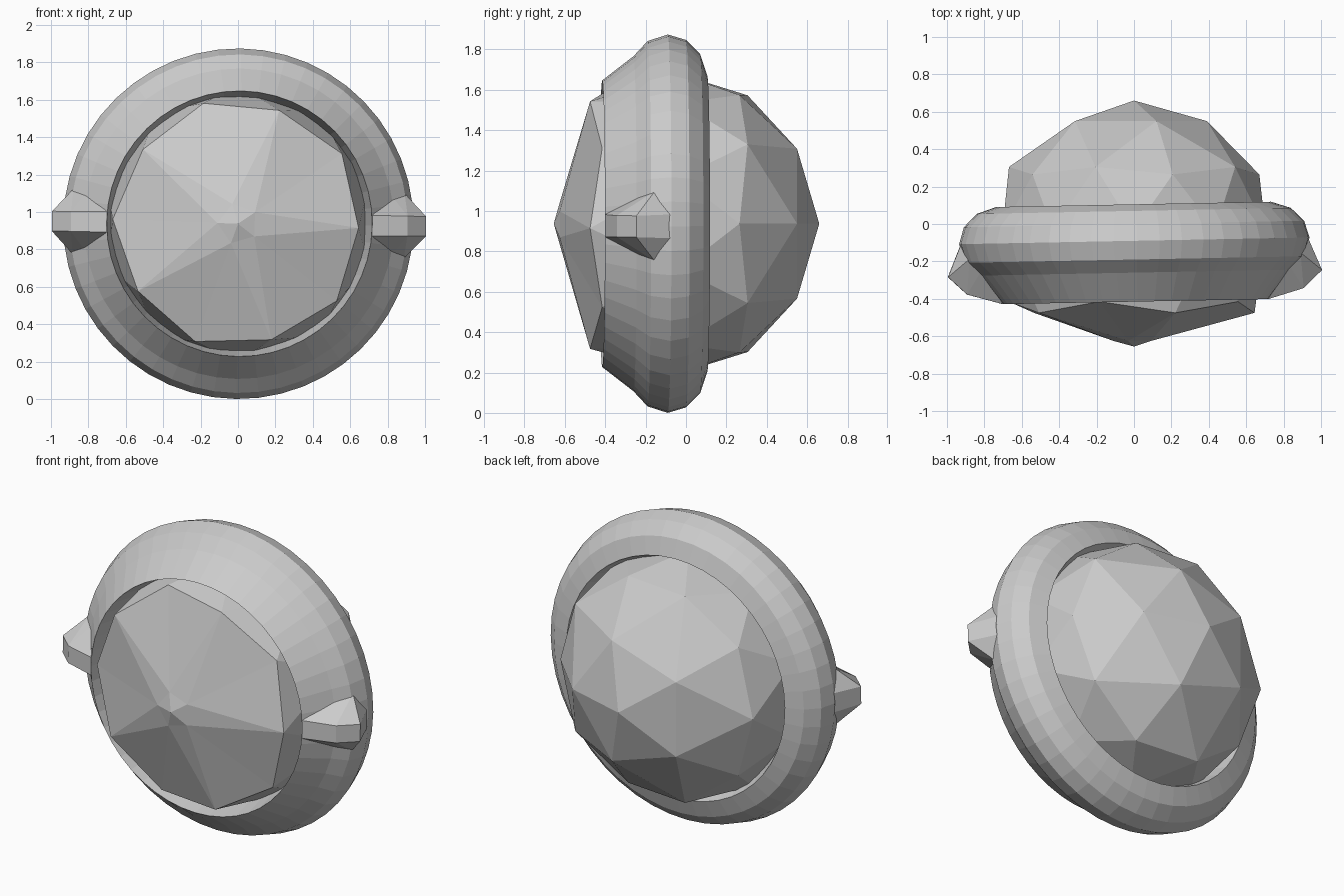
import bpy, bmesh
from math import sin, cos, pi, radians, atan2
from mathutils import Matrix, Vector

if "Cube" in bpy.data.objects:
    bpy.data.objects.remove(bpy.data.objects["Cube"])

CZ = 0.937                                   # height of the common axis
TILT = Matrix.Rotation(radians(1.1), 4, 'Z') @ Matrix.Rotation(radians(0.8), 4, 'Y')


def finish(bm, name, matrix=Matrix.Identity(4)):
    bmesh.ops.transform(bm, matrix=Matrix.Translation((0, 0, CZ)) @ matrix, verts=bm.verts)
    bmesh.ops.recalc_face_normals(bm, faces=bm.faces)
    mesh = bpy.data.meshes.new(name)
    bm.to_mesh(mesh)
    bm.free()
    obj = bpy.data.objects.new(name, mesh)
    bpy.context.collection.objects.link(obj)
    return obj


# Ring: closed (radius, y) profile turned around the y axis
profile = [(0.71, -0.415), (0.83, -0.26), (0.905, -0.19), (0.937, -0.09),
           (0.91, 0.0), (0.84, 0.07), (0.735, 0.105), (0.69, 0.0), (0.67, -0.2)]
SEG = 48
bm = bmesh.new()
rings = []
for i in range(SEG):
    a = 2 * pi * i / SEG
    rings.append([bm.verts.new((r * cos(a), y, r * sin(a))) for r, y in profile])
n = len(profile)
for i in range(SEG):
    p, q = rings[i], rings[(i + 1) % SEG]
    for j in range(n):
        k = (j + 1) % n
        bm.faces.new((p[j], p[k], q[k], q[j]))
finish(bm, "ring", TILT)

# Gem: icosphere whose vertex rows are re-profiled (sphere height: radius, y)
rows = {1.0: (0, 0.66), 0.851: (0.39, 0.55), 0.526: (0.635 / 0.95, 0.305),
        0.447: (0.67, 0.265), 0.0: (0.74, -0.03), -0.447: (0.67, -0.415),
        -0.526: (0.645, -0.475), -0.851: (0.11, -0.625), -1.0: (0, -0.655)}
bm = bmesh.new()
bmesh.ops.create_icosphere(bm, subdivisions=2, radius=1)
for v in bm.verts:
    r, y = rows[min(rows, key=lambda h: abs(h - v.co.z))]
    a = atan2(v.co.y, v.co.x) - radians(2 if y < -0.1 else 0)
    v.co = Vector((r * cos(a), y, r * sin(a)))
finish(bm, "gem")

# Side prongs: faceted wedges, mirrored left and right
half = [(0.71, -0.415, 0.055), (0.90, -0.36, 0.053), (1.0, -0.265, 0.053),
        (0.915, -0.06, 0.06), (0.885, -0.17, 0.175), (0.82, -0.23, 0.155),
        (0.70, -0.10, 0.06)]
for side, name in ((1, "right_prong"), (-1, "left_prong")):
    bm = bmesh.new()
    for x, y, z in half:
        for s in (1, -1):
            bm.verts.new((side * x, y, s * z))
    bmesh.ops.convex_hull(bm, input=bm.verts)
    bmesh.ops.dissolve_limit(bm, angle_limit=radians(1), verts=bm.verts, edges=bm.edges)
    finish(bm, name, TILT)
